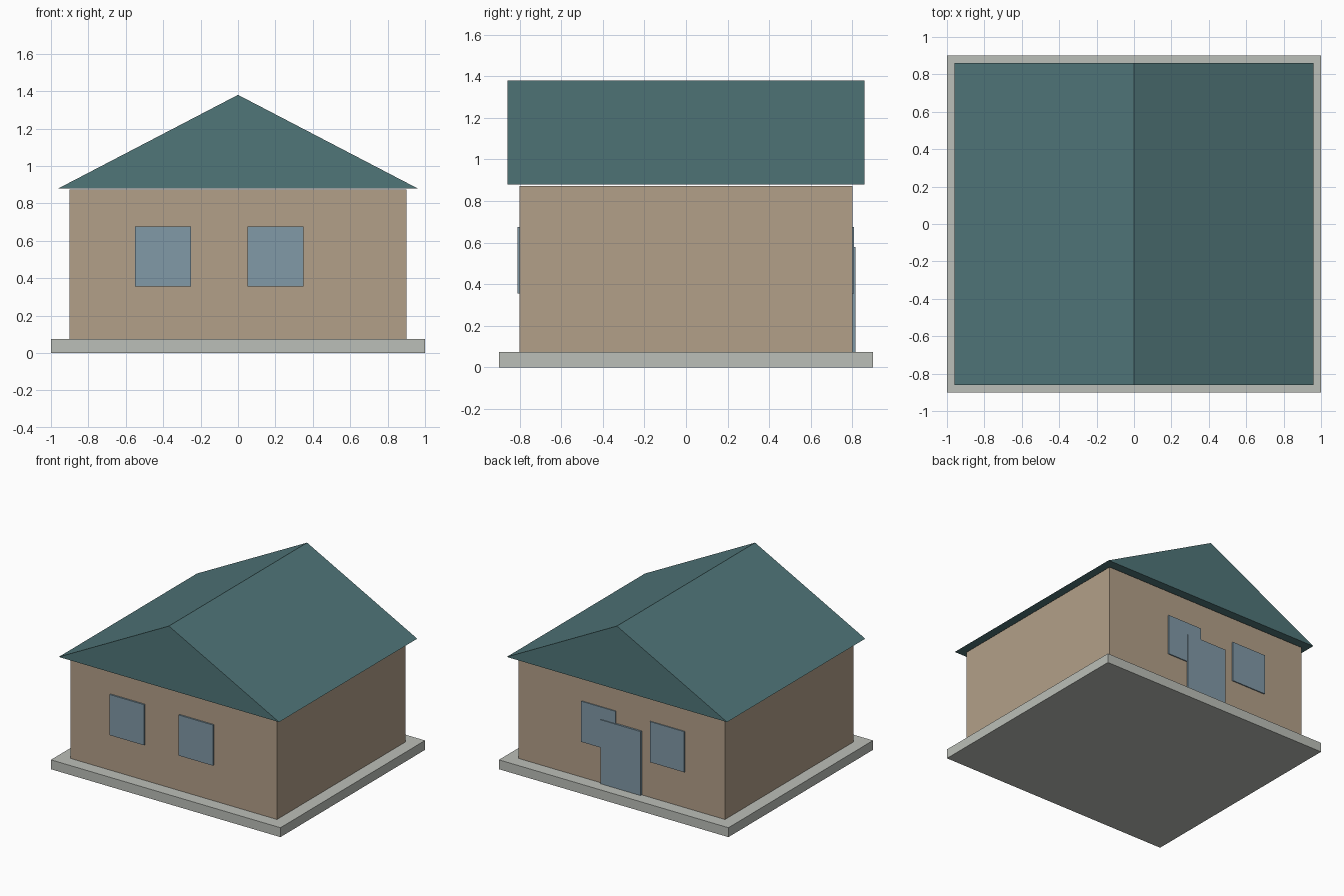
import bpy
import bmesh

if "Cube" in bpy.data.objects:
    bpy.data.objects.remove(bpy.data.objects["Cube"])


def material(name, rgb):
    m = bpy.data.materials.new(name)
    m.diffuse_color = (*rgb, 1)
    m.use_nodes = True
    m.node_tree.nodes["Principled BSDF"].inputs["Base Color"].default_value = m.diffuse_color
    return m


def finish(name, bm, mat):
    bmesh.ops.recalc_face_normals(bm, faces=bm.faces)
    mesh = bpy.data.meshes.new(name)
    bm.to_mesh(mesh)
    bm.free()
    mesh.materials.append(mat)
    ob = bpy.data.objects.new(name, mesh)
    bpy.context.collection.objects.link(ob)
    return ob


def box(name, x, y, z, mat):
    """Box spanning the given (min, max) ranges."""
    bm = bmesh.new()
    bmesh.ops.create_cube(bm, size=1)
    for v in bm.verts:
        v.co = [r[0] if c < 0 else r[1] for c, r in zip(v.co, (x, y, z))]
    return finish(name, bm, mat)


def prism(name, profile, y0, y1, mat):
    """Extrude an x-z profile along y."""
    bm = bmesh.new()
    face = bm.faces.new([bm.verts.new((x, y0, z)) for x, z in profile])
    ext = bmesh.ops.extrude_face_region(bm, geom=[face], use_keep_orig=True)
    verts = [g for g in ext["geom"] if isinstance(g, bmesh.types.BMVert)]
    bmesh.ops.translate(bm, verts=verts, vec=(0, y1 - y0, 0))
    return finish(name, bm, mat)


stone = material("stone", (0.50, 0.52, 0.48))
plaster = material("plaster", (0.45, 0.35, 0.25))
tiles = material("roof_tiles", (0.08, 0.18, 0.19))
glass = material("glass", (0.22, 0.32, 0.39))

# Plinth, walls and overhanging gable roof
box("plinth", (-1, 1), (-0.9, 0.9), (0, 0.074), stone)
box("walls", (-0.9, 0.9), (-0.8, 0.8), (0.074, 0.873), plaster)
prism("roof", [(-0.96, 0.88), (0.96, 0.88), (0, 1.38)], -0.86, 0.86, tiles)

# Two windows at the front and two at the back
for label, y in (("front", (-0.812, -0.8)), ("back", (0.8, 0.808))):
    for i, cx in enumerate((-0.4, 0.2)):
        box(f"{label}_window_{i + 1}", (cx - 0.15, cx + 0.15), y, (0.355, 0.675), glass)

# Back door, standing proud of the windows
box("back_door", (-0.175, 0.175), (0.8, 0.815), (0.074, 0.578), glass)
